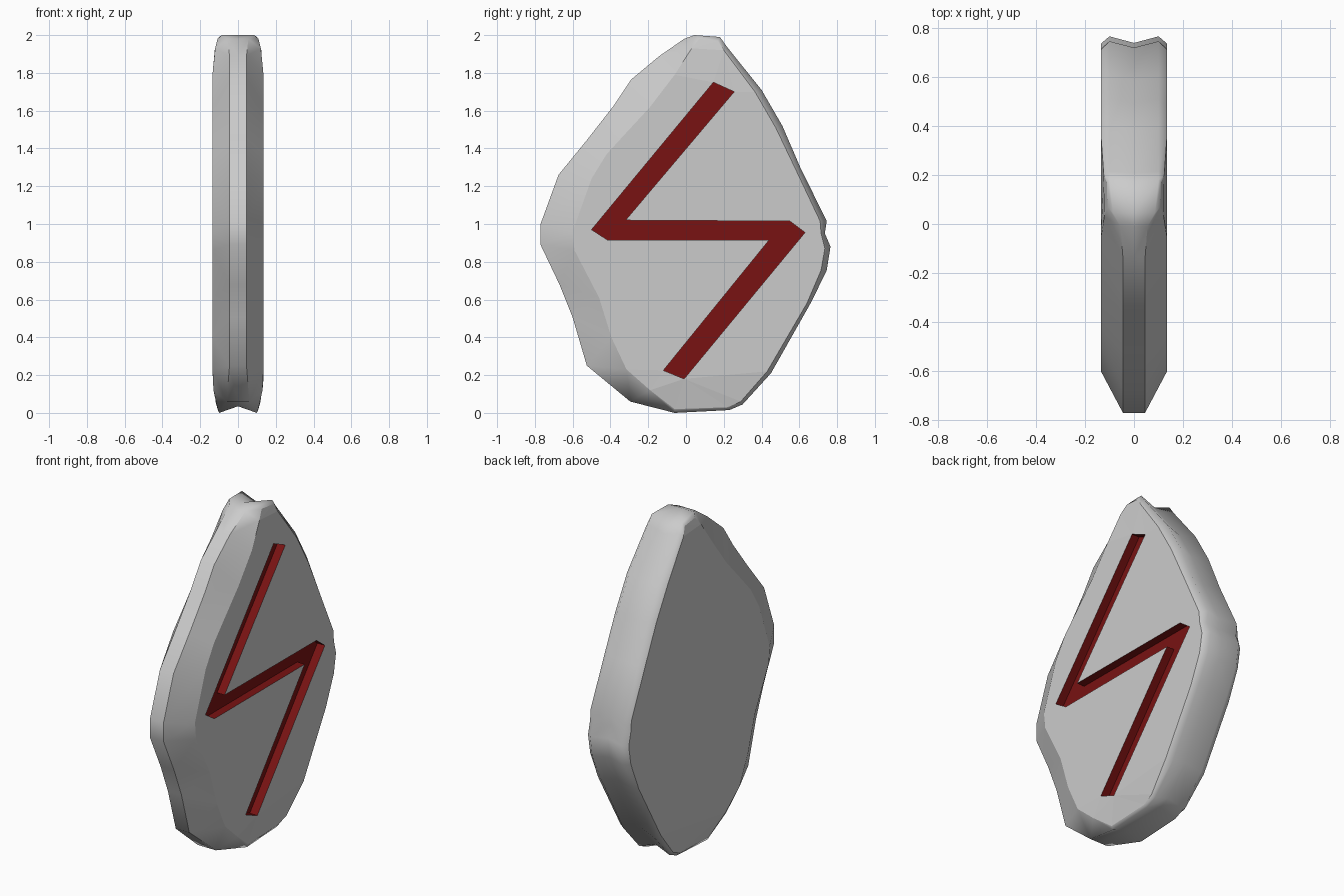
import bpy
import bmesh

old = bpy.data.objects.get("Cube")
if old:
    bpy.data.objects.remove(old, do_unlink=True)


def make_material(name, rgb):
    mat = bpy.data.materials.new(name)
    mat.use_nodes = True
    color = (*rgb, 1.0)
    mat.diffuse_color = color
    mat.node_tree.nodes["Principled BSDF"].inputs["Base Color"].default_value = color
    return mat


HALF = 0.135        # half thickness of the slab
DEPTH = 0.05        # depth of the carved groove

# Outer rim outline (y, z), clockwise from the tip
RIM = [(.045, 2), (.18, 1.99), (.215, 1.94), (.4, 1.71), (.51, 1.52), (.605, 1.3),
       (.745, 1.015), (.735, .95), (.765, .88), (.745, .755), (.665, .59), (.45, .21),
       (.3, .045), (.23, .015), (-.06, 0), (-.295, .06), (-.525, .25), (-.6, .505),
       (-.67, .68), (-.77, .89), (-.77, 1), (-.675, 1.26), (-.52, 1.45), (-.38, 1.63),
       (-.29, 1.765), (-.14, 1.89), (-.01, 1.98)]

# Matching outline of the flat faces
FACE = [(.07, 1.98), (.17, 1.97), (.2, 1.92), (.365, 1.7), (.475, 1.51), (.58, 1.29),
        (.71, 1.015), (.715, .95), (.735, .87), (.715, .755), (.64, .58), (.43, .22),
        (.29, .06), (.22, .03), (-.06, .02), (-.19, .12), (-.315, .23), (-.395, .4),
        (-.46, .61), (-.59, .86), (-.6, .96), (-.5, 1.24), (-.42, 1.37), (-.31, 1.49),
        (-.19, 1.62), (-.06, 1.79), (.03, 1.93)]

# Carved zigzag outline
ZIGZAG = [(.145, 1.75), (.255, 1.7), (-.32, 1.02), (.55, 1.015), (.63, .955),
          (-.01, .18), (-.12, .225), (.44, .915), (-.415, .915), (-.5, .97)]


def face_x(z):
    """The slab thins gently towards its tip and foot."""
    t = max(0, abs(z - 1) - 0.8) / 0.2
    return HALF - 0.033 * t * t


def ridge_x(i):
    """Narrow ridge along the front, wide hollow rim along the back."""
    if 16 <= i <= 25:
        return 0.045
    return {0: 0.085, 15: 0.06, 26: 0.055}.get(i, 0.1)


def hollow(i):
    """The middle of the rim dips inwards except along the front."""
    return 0.965 if 1 <= i <= 14 else 1.0


def loop_edges(bm, verts):
    result = []
    for a, b in zip(verts, verts[1:] + verts[:1]):
        result.append(bm.edges.get((a, b)) or bm.edges.new((a, b)))
    return result


def bridge(bm, first, second, index=0, smooth=True):
    n = len(first)
    for i in range(n):
        j = (i + 1) % n
        f = bm.faces.new((first[i], first[j], second[j], second[i]))
        f.material_index = index
        f.smooth = smooth


bm = bmesh.new()

# Rings across the thickness, mirrored in x
middle = [bm.verts.new((0, y * hollow(i), 1 + (z - 1) * hollow(i)))
          for i, (y, z) in enumerate(RIM)]
caps = {}
creases = []
for side in (1, -1):
    ridge = [bm.verts.new((side * ridge_x(i), y, z)) for i, (y, z) in enumerate(RIM)]
    cap = [bm.verts.new((side * face_x(z), y, z)) for y, z in FACE]
    bridge(bm, middle, ridge)
    bridge(bm, ridge, cap)
    caps[side] = loop_edges(bm, cap)
    creases += caps[side]
    creases += loop_edges(bm, ridge)[15:26]

# Plain flat face
bmesh.ops.triangle_fill(bm, edges=caps[-1], use_beauty=True, normal=(-1, 0, 0))

# Carved face with a hole, then the groove walls and floor
lip = [bm.verts.new((HALF, y, z)) for y, z in ZIGZAG]
floor = [bm.verts.new((HALF - DEPTH, y, z)) for y, z in ZIGZAG]
bmesh.ops.triangle_fill(bm, edges=caps[1] + loop_edges(bm, lip), use_beauty=True,
                        normal=(1, 0, 0))
bridge(bm, lip, floor, index=1, smooth=False)
bm.faces.new(floor).material_index = 1

bmesh.ops.recalc_face_normals(bm, faces=bm.faces)
for edge in creases + loop_edges(bm, lip):
    edge.smooth = False

mesh = bpy.data.meshes.new("carved_stone")
bm.to_mesh(mesh)
bm.free()
mesh.materials.append(make_material("stone_grey", (0.6, 0.6, 0.6)))
mesh.materials.append(make_material("carving_red", (0.19, 0.006, 0.006)))
stone = bpy.data.objects.new("carved_stone", mesh)
bpy.context.collection.objects.link(stone)
